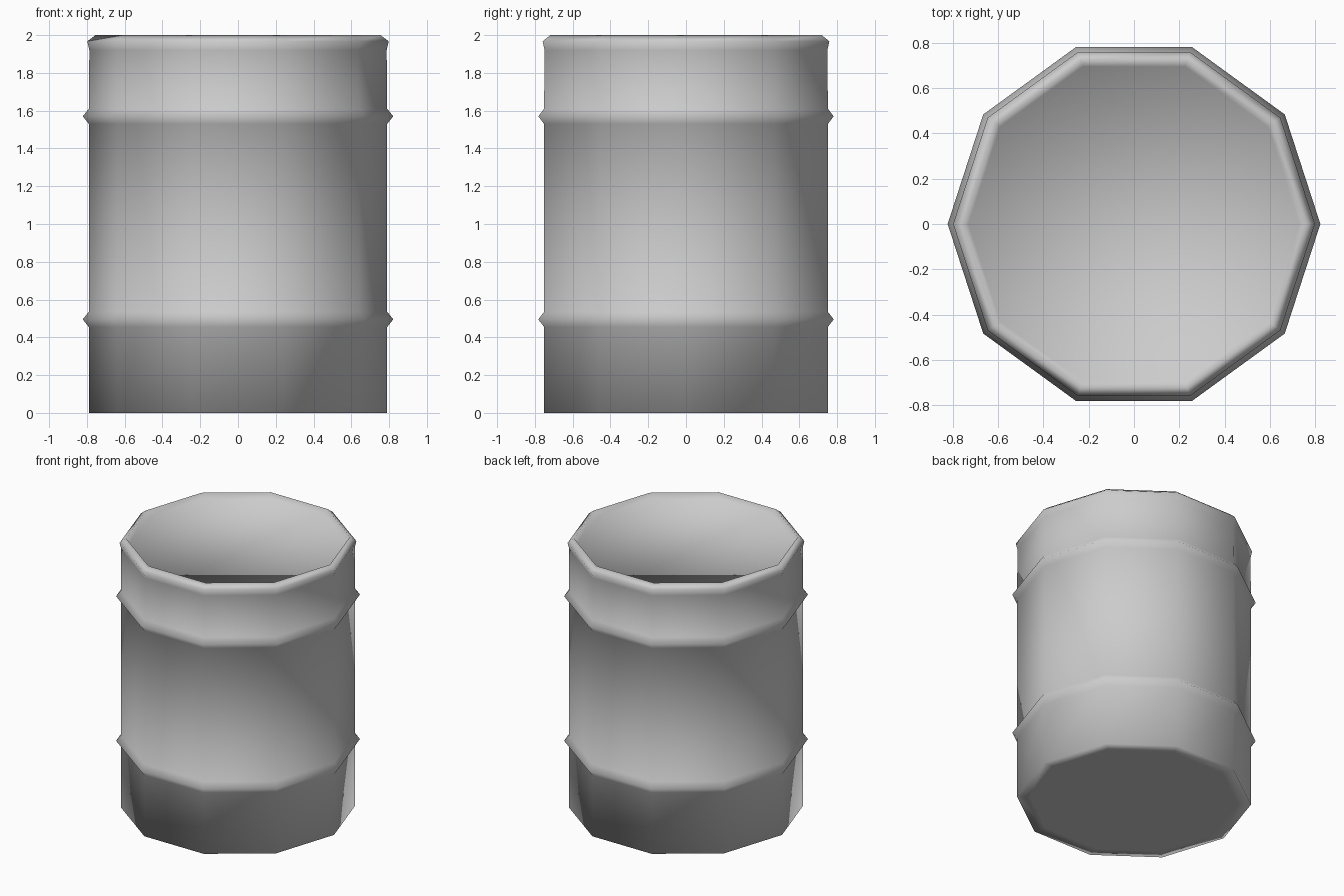
import bpy
import bmesh
from math import cos, sin, tau

SIDES = 10
BODY = 0.79

cube = bpy.data.objects.get("Cube")
if cube:
    bpy.data.objects.remove(cube, do_unlink=True)

# Painted metal
metal = bpy.data.materials.new("light_grey_metal")
metal.use_nodes = True
grey = (0.6, 0.6, 0.6, 1.0)
metal.diffuse_color = grey
metal.node_tree.nodes["Principled BSDF"].inputs["Base Color"].default_value = grey


def rib(z):
    """Profile points of one raised hoop around the body."""
    return [(BODY, z - 0.04), (0.822, z), (BODY, z + 0.04)]


def lathe(name, profile):
    """Faceted solid of revolution, capped at both ends."""
    bm = bmesh.new()
    rings = []
    for r, z in profile:
        rings.append([bm.verts.new((r * cos(tau * i / SIDES), r * sin(tau * i / SIDES), z))
                      for i in range(SIDES)])
    for low, high in zip(rings, rings[1:]):
        for i in range(SIDES):
            j = (i + 1) % SIDES
            bm.faces.new((low[i], low[j], high[j], high[i]))
    bm.faces.new(rings[0][::-1])
    bm.faces.new(rings[-1])
    for face in bm.faces:
        face.smooth = True
    mesh = bpy.data.meshes.new(name)
    bm.to_mesh(mesh)
    bm.free()
    mesh.materials.append(metal)
    obj = bpy.data.objects.new(name, mesh)
    bpy.context.collection.objects.link(obj)
    return obj


# Base, two hoops, flared rim and sunken lid in one outline
base = [(0.70, 0.0), (BODY, 0.0)]
rim = [(0.787, 1.92), (0.798, 1.967), (0.755, 2.0)]
lid = [(0.73, 1.96)]
lathe("barrel", base + rib(0.495) + rib(1.57) + rim + lid)
